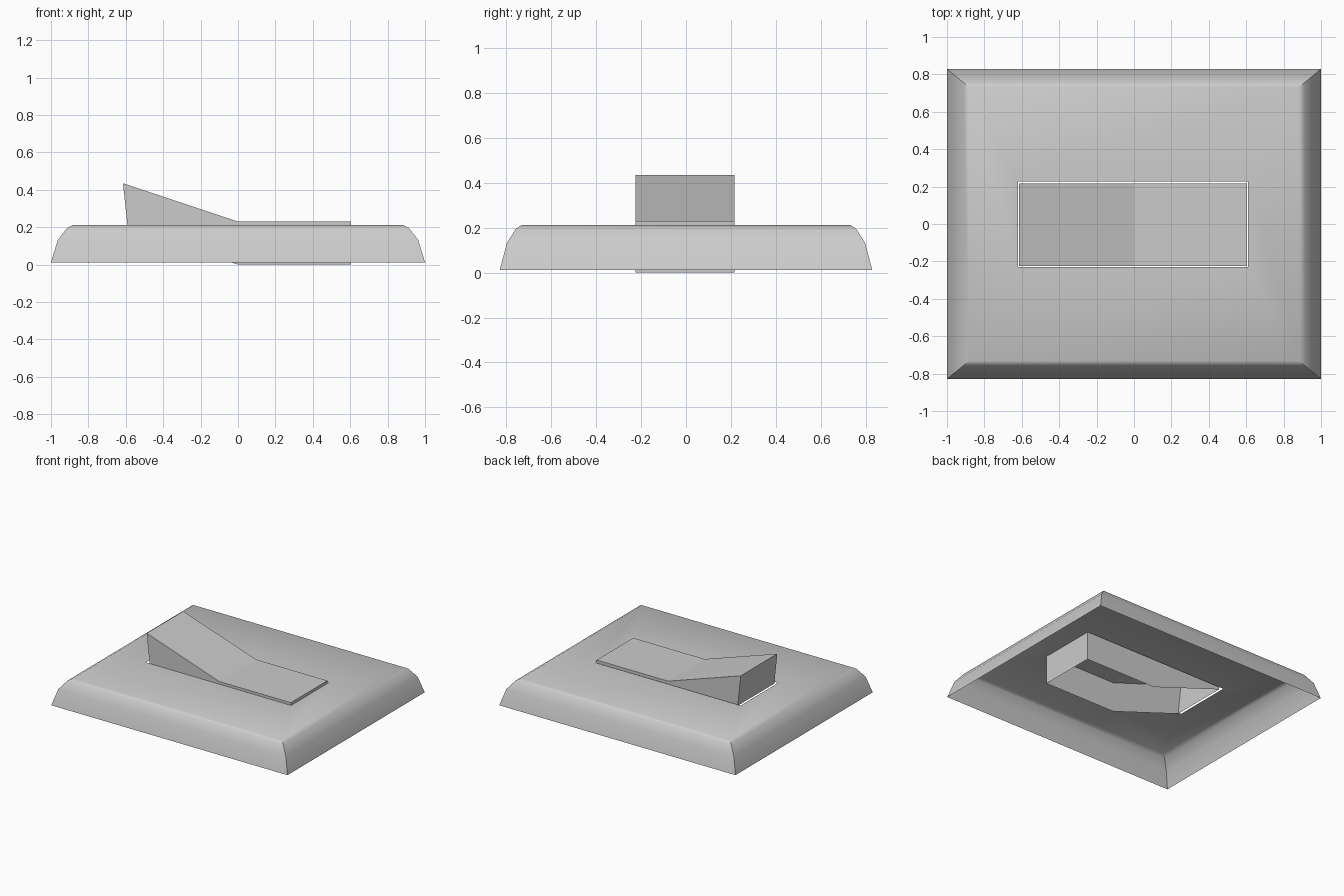
import bpy
import math

if "Cube" in bpy.data.objects:
    bpy.data.objects.remove(bpy.data.objects["Cube"])


def make_object(name, verts, faces):
    mesh = bpy.data.meshes.new(name)
    mesh.from_pydata(verts, [], faces)
    mesh.update()
    obj = bpy.data.objects.new(name, mesh)
    bpy.context.collection.objects.link(obj)
    return obj


def rectangle(x0, x1, y0, y1, z):
    return [(x0, y0, z), (x1, y0, z), (x1, y1, z), (x0, y1, z)]


# Wall plate: hollow shell, rounded rim lofted up to a rectangular opening
rim = [(1.0, 0.83, 0.012), (0.963, 0.798, 0.133),
       (0.912, 0.757, 0.197), (0.882, 0.732, 0.212)]
rings = [rectangle(-x, x, -y, y, z) for x, y, z in rim]
rings.append(rectangle(-0.62, 0.61, -0.229, 0.226, 0.212))
verts = [v for ring in rings for v in ring]
faces = [(r * 4 + i, r * 4 + (i + 1) % 4, r * 4 + 4 + (i + 1) % 4, r * 4 + 4 + i)
         for r in range(len(rings) - 1) for i in range(4)]
plate = make_object("wall_plate", verts, faces)
bpy.context.view_layer.objects.active = plate
plate.select_set(True)
bpy.ops.object.shade_smooth_by_angle(angle=math.radians(35))

# Rocker: bent button, open underneath
top = [(-0.615, 0.435), (0.0, 0.23), (0.605, 0.23)]
bottom = [(-0.59, 0.2), (0.0, 0.0), (0.605, 0.0)]
verts = [(x, y, z) for y in (-0.225, 0.217) for x, z in top + bottom]
faces = [(0, 1, 7, 6), (1, 2, 8, 7),            # top
         (3, 4, 1, 0), (4, 5, 2, 1),            # front side
         (6, 7, 10, 9), (7, 8, 11, 10),         # back side
         (0, 6, 9, 3), (5, 11, 8, 2)]           # ends
make_object("rocker", verts, faces)
